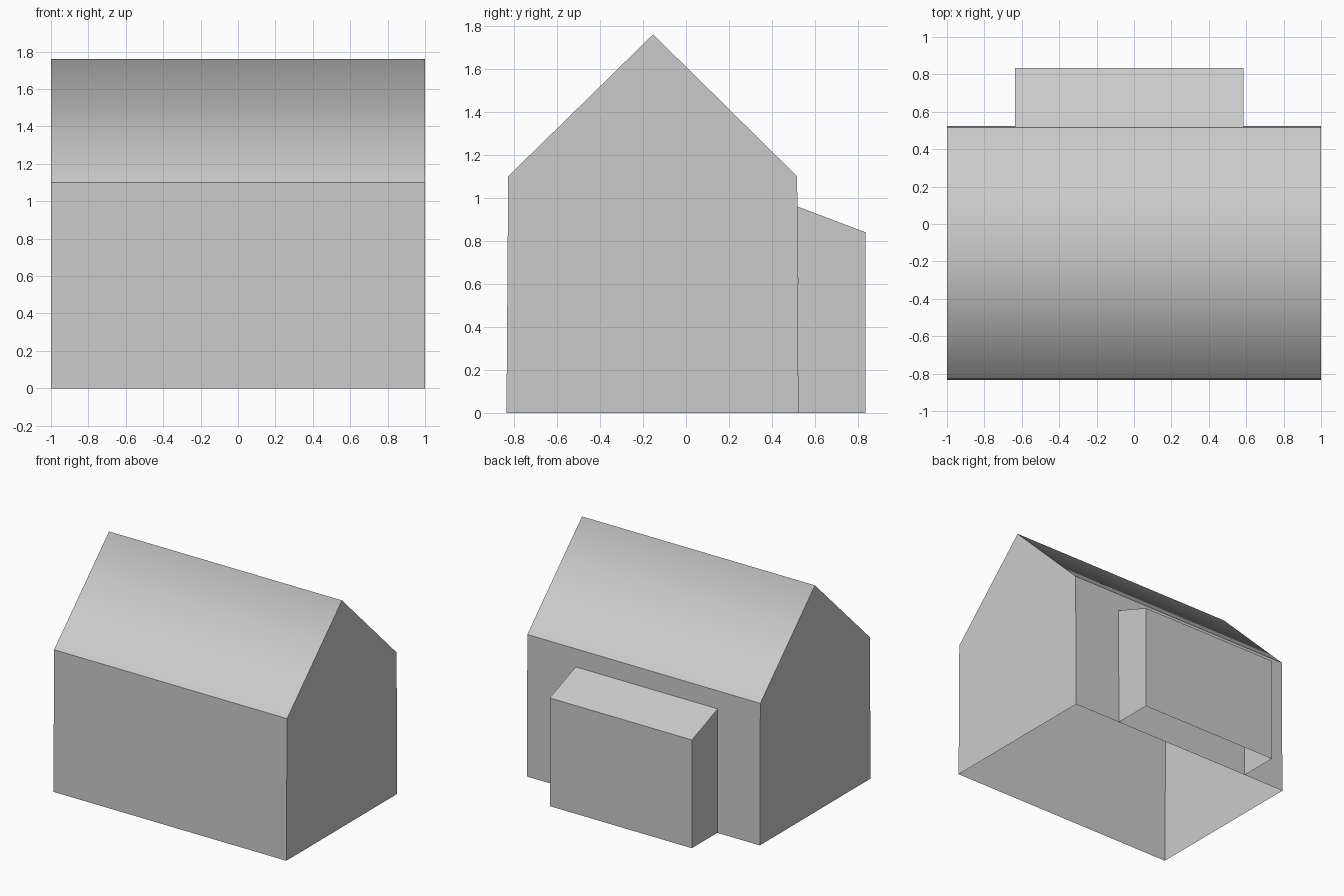
import bpy
import bmesh

cube = bpy.data.objects.get("Cube")
if cube:
    bpy.data.objects.remove(cube, do_unlink=True)

grey = bpy.data.materials.new("plain_grey")
grey.use_nodes = True
colour = (0.6, 0.6, 0.6, 1)
grey.diffuse_color = colour
grey.node_tree.nodes["Principled BSDF"].inputs["Base Color"].default_value = colour


def shell(name, outline, x0, x1, strips, ends=True, smooth=False):
    """Sweep chosen sides of a (y, z) outline along x, with optional end walls."""
    bm = bmesh.new()
    right = [bm.verts.new((x0, y, z)) for y, z in outline]
    left = [bm.verts.new((x1, y, z)) for y, z in outline]
    for i in strips:
        bm.faces.new((right[i], left[i], left[i + 1], right[i + 1]))
    if ends:
        bm.faces.new(right)
        bm.faces.new(left[::-1])
    for face in bm.faces:
        face.smooth = smooth
    loose = [v for v in bm.verts if not v.link_faces]
    bmesh.ops.delete(bm, geom=loose, context="VERTS")
    mesh = bpy.data.meshes.new(name)
    bm.to_mesh(mesh)
    bm.free()
    mesh.materials.append(grey)
    obj = bpy.data.objects.new(name, mesh)
    bpy.context.collection.objects.link(obj)
    return obj


# House outline: front foot, front eave, ridge, back eave, back foot
house = [(-0.835, 0), (-0.827, 1.1), (-0.153, 1.76), (0.517, 1.1), (0.523, 0)]

# Walls with gables, open underneath
shell("house_walls", house, -1, 1, strips=(0, 3))

# Roof, shaded softly over the ridge and crisp at the eaves
shell("roof", house, -1, 1, strips=(1, 2), ends=False, smooth=True)

# Lean-to at the back, open underneath and against the house
lean_to = [(0.518, 0.96), (0.835, 0.84), (0.835, 0), (0.523, 0)]
shell("lean_to", lean_to, -0.635, 0.585, strips=(0, 1))
